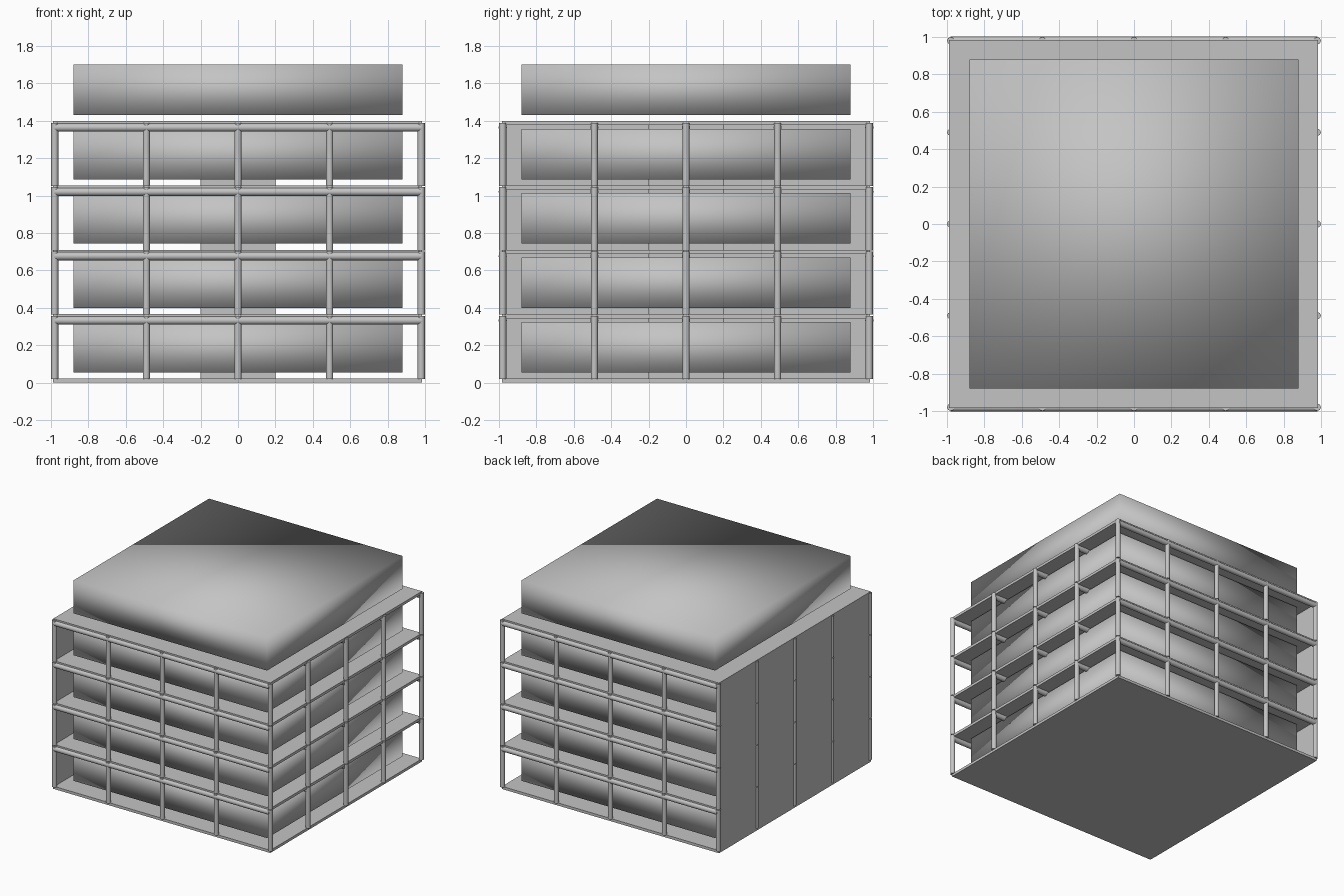
import bpy
import math

cube = bpy.data.objects.get("Cube")
if cube:
    bpy.data.objects.remove(cube, do_unlink=True)

grey = bpy.data.materials.new("light grey")
grey.use_nodes = True
colour = (0.55, 0.55, 0.55, 1)
grey.diffuse_color = colour
grey.node_tree.nodes["Principled BSDF"].inputs["Base Color"].default_value = colour

PITCH = 0.344    # storey height
FLOORS = 5
EDGE = 0.98      # line of the outer columns
GRID = [EDGE * i / 2 for i in range(-2, 3)]


def box(name, x, y, z, smooth=False):
    """Box between (low, high) pairs on each axis."""
    bpy.ops.mesh.primitive_cube_add(size=1, location=[sum(p) / 2 for p in (x, y, z)])
    ob = bpy.context.object
    ob.scale = [p[1] - p[0] for p in (x, y, z)]
    bpy.ops.object.transform_apply(location=False, rotation=False, scale=True)
    ob.name = name
    ob.data.materials.append(grey)
    if smooth:
        bpy.ops.object.shade_smooth()
    return ob


def rod(name, radius, length, centre, along_x=False):
    """Round bar, upright or lying along x."""
    bpy.ops.mesh.primitive_cylinder_add(
        vertices=16, radius=radius, depth=length, location=centre,
        rotation=(0, math.pi / 2 if along_x else 0, 0))
    ob = bpy.context.object
    ob.name = name
    ob.data.materials.append(grey)
    bpy.ops.object.shade_smooth_by_angle(angle=math.radians(40))
    return ob


for level in range(FLOORS):
    base = level * PITCH
    # Floor slab and the softly shaded room volume hovering above it
    box(f"floor_slab_{level}", (-0.985, 0.983), (-0.985, 0.985), (base, base + 0.022))
    box(f"room_block_{level}", (-0.88, 0.88), (-0.88, 0.88),
        (base + 0.055, base + 0.325), smooth=True)
    if level == FLOORS - 1:
        break

    # Columns around the perimeter
    for i, x in enumerate(GRID):
        for j, y in enumerate(GRID):
            if i in (0, 4) or j in (0, 4):
                rod(f"column_{level}_{i}_{j}", 0.019, PITCH - 0.006,
                    (x, y, base + 0.016 + PITCH / 2))

    # Beams under the slab above
    for j, y in enumerate(GRID):
        rod(f"beam_{level}_{j}", 0.022, 2 * EDGE, (0, y, base + PITCH - 0.012), along_x=True)

# Central core and the closed side wall
top = (FLOORS - 1) * PITCH
box("central_core", (-0.2, 0.2), (-0.2, 0.2), (0.01, top + 0.01))
box("side_wall", (-0.99, -0.98), (-0.985, 0.985), (0, top + 0.022))
